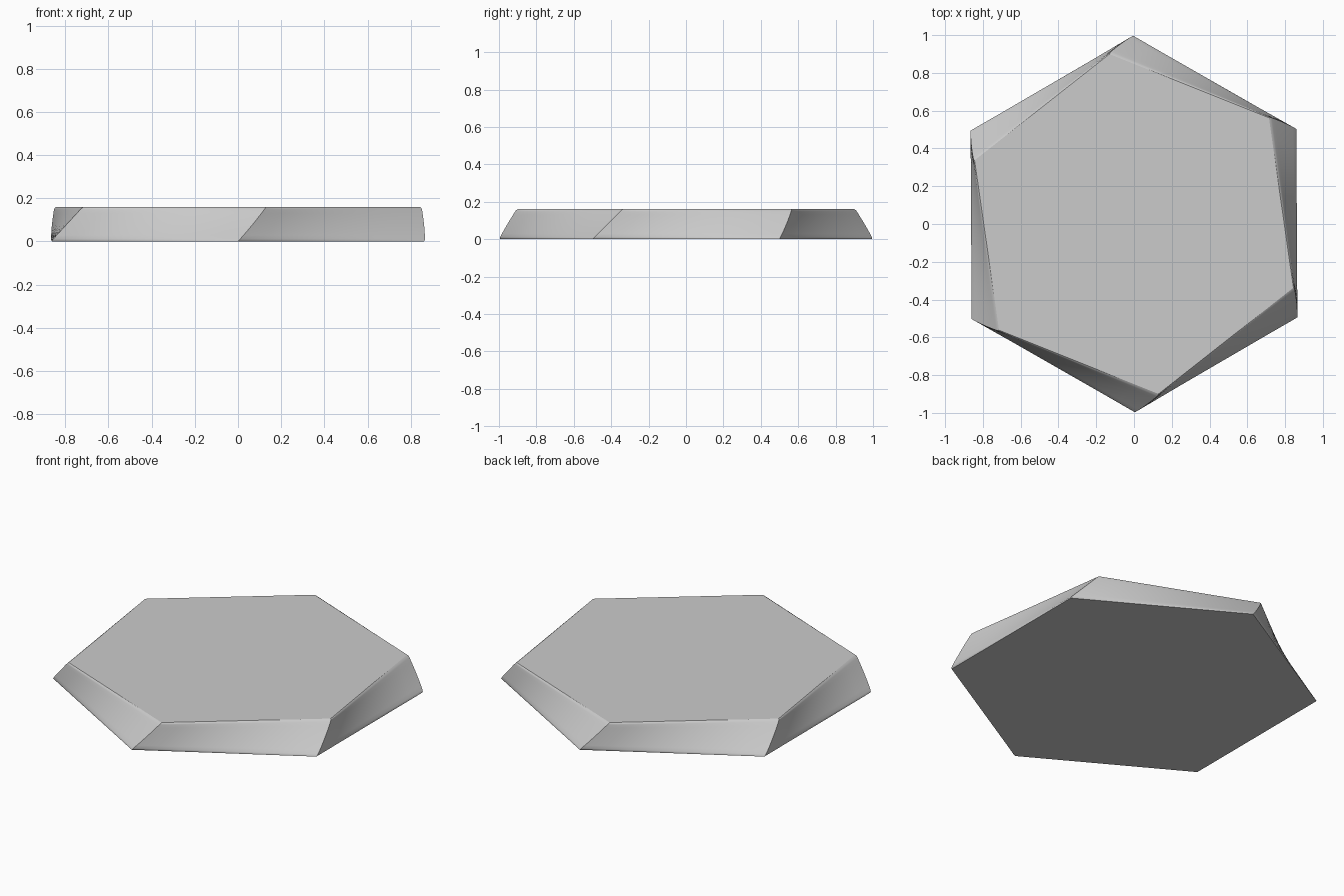
import bpy, bmesh
from math import radians, pi, cos, sin
from mathutils import Vector

if "Cube" in bpy.data.objects:
    bpy.data.objects.remove(bpy.data.objects["Cube"])

HEIGHT, TWIST, TOP_RADIUS = 0.16, radians(8.2), 0.915
ROUND, SIDES, EDGE_STEPS, BODY_STEPS = 0.012, 6, 8, 8


def hexagon_ring(bm, z, inset):
    """Hexagon slice that turns and shrinks with height, edges subdivided."""
    t = z / HEIGHT
    radius = 1 + (TOP_RADIUS - 1) * t - inset
    corners = [Vector((radius * cos(a), radius * sin(a), z))
               for a in (pi / 2 + TWIST * t + i * 2 * pi / SIDES for i in range(SIDES))]
    return [bm.verts.new(corners[i].lerp(corners[(i + 1) % SIDES], k / EDGE_STEPS))
            for i in range(SIDES) for k in range(EDGE_STEPS)]


# Slices: softened bottom lip, twisted body, softened top rim
slices = [(0, 0.006), (ROUND * 0.4, 0.002)]
slices += [(ROUND + (HEIGHT - 2 * ROUND) * i / BODY_STEPS, 0) for i in range(BODY_STEPS + 1)]
slices += [(HEIGHT - ROUND * 0.4, 0.001), (HEIGHT, 0.006)]

bm = bmesh.new()
rings = [hexagon_ring(bm, z, inset) for z, inset in slices]
for low, high in zip(rings, rings[1:]):
    for i in range(len(low)):
        j = (i + 1) % len(low)
        bm.faces.new((low[i], low[j], high[j], high[i]))
bm.faces.new(rings[0][::-1])
bm.faces.new(rings[-1])

# Tile object
mesh = bpy.data.meshes.new("twisted_hexagon_tile")
bm.to_mesh(mesh)
bm.free()
tile = bpy.data.objects.new("twisted_hexagon_tile", mesh)
bpy.context.collection.objects.link(tile)

# Plain grey material
grey = bpy.data.materials.new("light grey")
grey.use_nodes = True
colour = (0.6, 0.6, 0.6, 1)
grey.diffuse_color = colour
grey.node_tree.nodes["Principled BSDF"].inputs["Base Color"].default_value = colour
mesh.materials.append(grey)

bpy.context.view_layer.objects.active = tile
tile.select_set(True)
bpy.ops.object.shade_smooth_by_angle(angle=radians(30))
